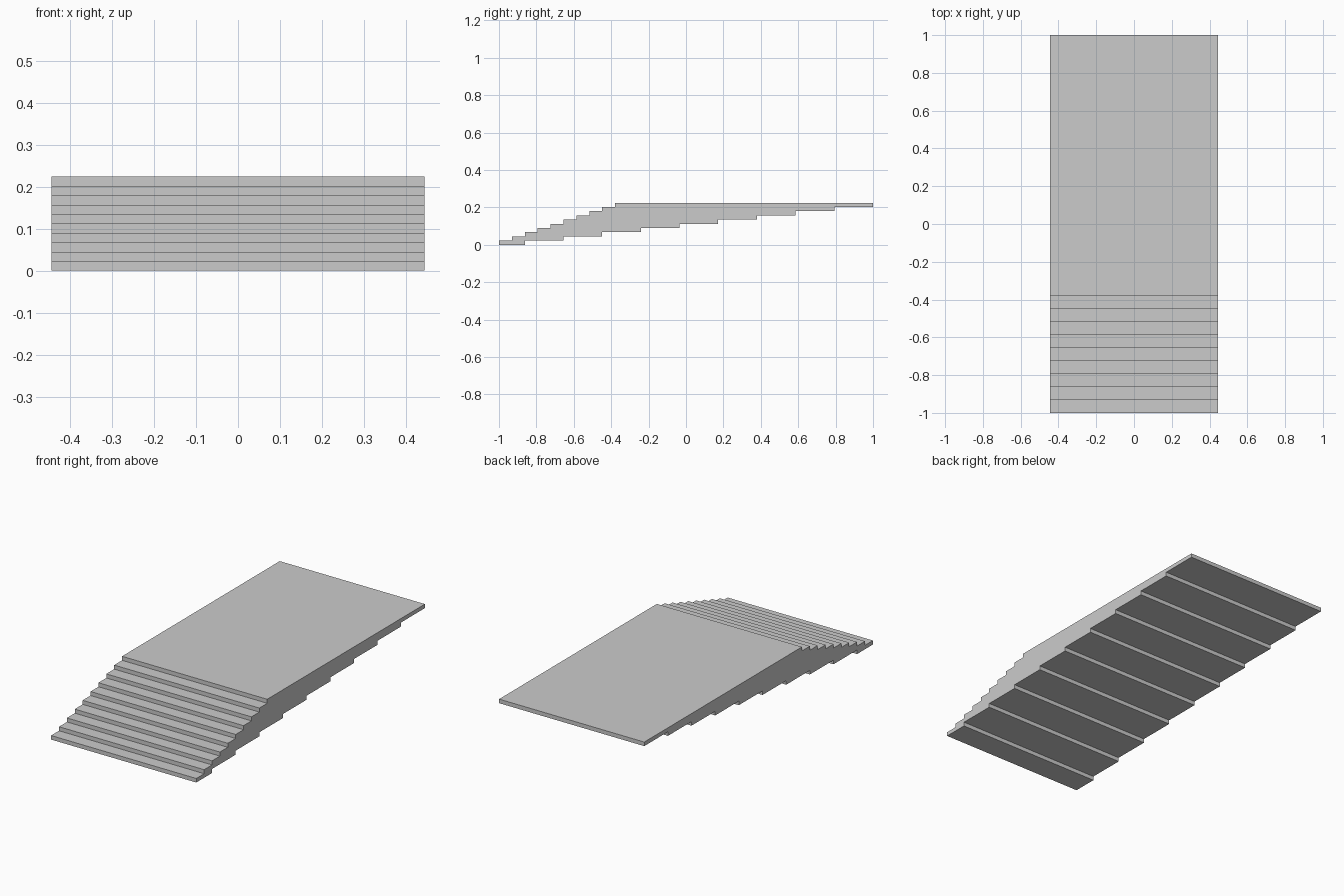
import bpy, bmesh

if "Cube" in bpy.data.objects:
    bpy.data.objects.remove(bpy.data.objects["Cube"])

STEPS = 10
UNIT = 2 / 29          # tread depth
RISE = 0.0224          # height of one step
HALF_WIDTH = 0.4445

# Side profile (y, z): treads climb the front, longer inverted steps climb underneath
upper, lower = [], []
for i in range(STEPS):
    z0, z1 = i * RISE, (i + 1) * RISE
    front = -1 + UNIT * i
    back = -1 + UNIT * (2 + 3 * i)
    upper += [(front, z0), (front, z1)]
    lower += [(back, z0), (back, z1)]
profile = upper + lower[::-1]

# Extrude the profile across the width
bm = bmesh.new()
face = bm.faces.new([bm.verts.new((-HALF_WIDTH, y, z)) for y, z in profile])
result = bmesh.ops.extrude_face_region(bm, geom=[face])
moved = [v for v in result["geom"] if isinstance(v, bmesh.types.BMVert)]
bmesh.ops.translate(bm, verts=moved, vec=(2 * HALF_WIDTH, 0, 0))
bmesh.ops.recalc_face_normals(bm, faces=bm.faces)

mesh = bpy.data.meshes.new("staircase_with_landing")
bm.to_mesh(mesh)
bm.free()
stairs = bpy.data.objects.new("staircase_with_landing", mesh)
bpy.context.collection.objects.link(stairs)
